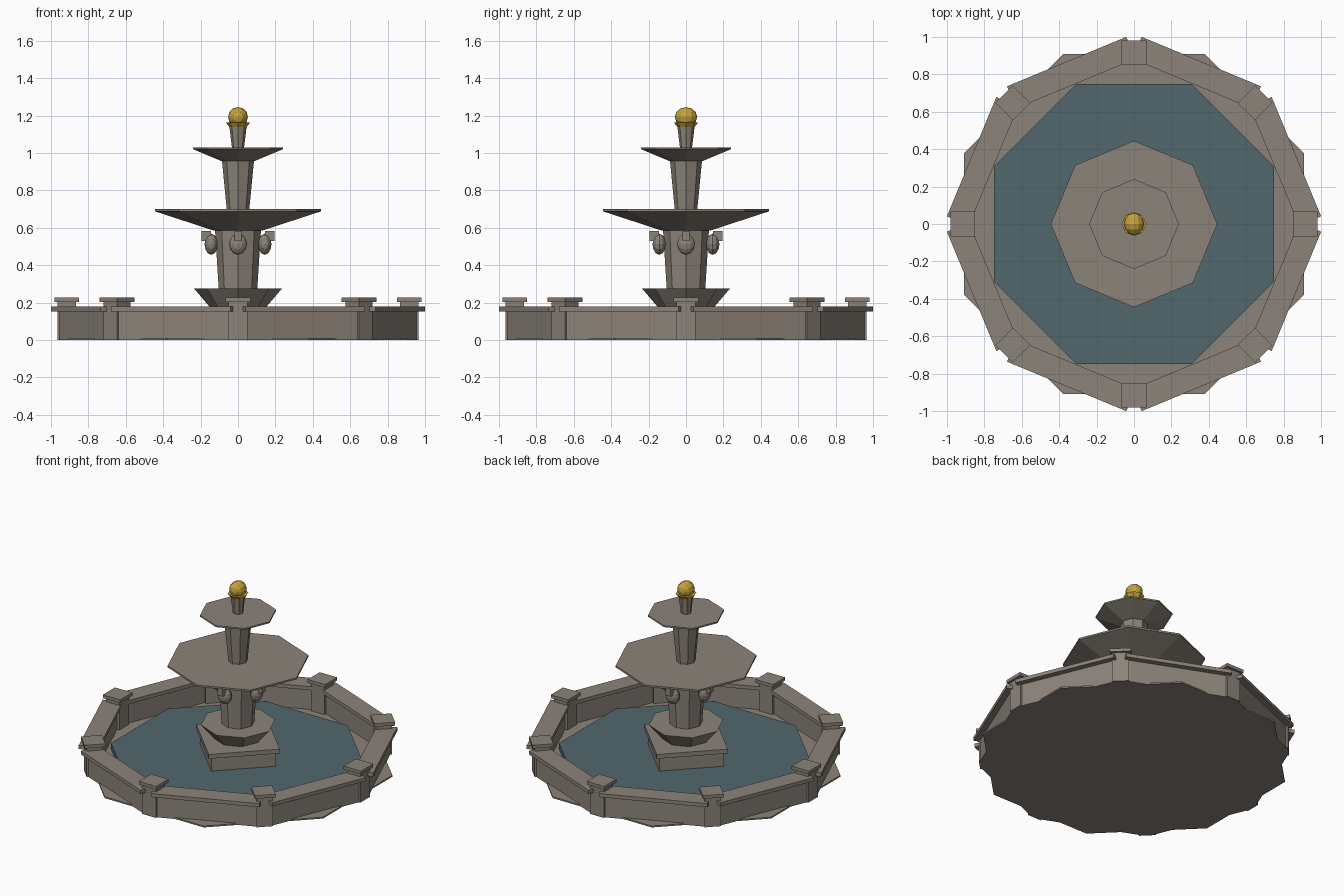
import bpy, bmesh, math
from mathutils import Matrix, Vector

if "Cube" in bpy.data.objects:
    bpy.data.objects.remove(bpy.data.objects["Cube"])


def material(name, rgb):
    m = bpy.data.materials.new(name)
    m.diffuse_color = (*rgb, 1)
    m.use_nodes = True
    m.node_tree.nodes["Principled BSDF"].inputs["Base Color"].default_value = m.diffuse_color
    return m


STONE = material("warm grey stone", (0.262, 0.230, 0.193))
WATER = material("pond blue", (0.085, 0.140, 0.155))
GOLD = material("gold", (0.56, 0.36, 0.045))


def finish(name, bm, mat):
    bmesh.ops.recalc_face_normals(bm, faces=bm.faces)
    mesh = bpy.data.meshes.new(name)
    bm.to_mesh(mesh)
    bm.free()
    mesh.materials.append(mat)
    ob = bpy.data.objects.new(name, mesh)
    bpy.context.collection.objects.link(ob)
    return ob


def turned(name, profile, mat=STONE, sides=8, turn=0.0):
    """Capped faceted solid from a list of (radius, height)."""
    bm = bmesh.new()
    rings = []
    for r, z in profile:
        angles = [turn + 2 * math.pi * i / sides for i in range(sides)]
        rings.append([bm.verts.new((r * math.cos(a), r * math.sin(a), z)) for a in angles])
    for low, high in zip(rings, rings[1:]):
        for i in range(sides):
            j = (i + 1) % sides
            bm.faces.new((low[i], low[j], high[j], high[i]))
    bm.faces.new(rings[0])
    bm.faces.new(rings[-1])
    return finish(name, bm, mat)


def radial_box(name, angle, r0, r1, width, z0, z1):
    """Box between two distances from the centre, turned about z."""
    bm = bmesh.new()
    mat = (Matrix.Rotation(angle, 4, 'Z')
           @ Matrix.Translation(((r0 + r1) / 2, 0, (z0 + z1) / 2))
           @ Matrix.Diagonal((r1 - r0, width, z1 - z0, 1)))
    bmesh.ops.create_cube(bm, size=1, matrix=mat)
    return finish(name, bm, STONE)


def ball(name, centre, scale, mat):
    """Low-poly ball with its poles along y."""
    bm = bmesh.new()
    m = (Matrix.Translation(Vector(centre)) @ Matrix.Diagonal((*scale, 1))
         @ Matrix.Rotation(math.pi / 2, 4, 'X'))
    bmesh.ops.create_uvsphere(bm, u_segments=12, v_segments=6, radius=1, matrix=m)
    return finish(name, bm, mat)


EIGHTH = math.pi / 4

# Floor slab and pool water
turned("floor_slab", [(0.985, 0), (0.985, 0.01)], turn=EIGHTH / 2)
turned("pool_water", [(0.81, 0.01), (0.81, 0.05)], WATER, turn=EIGHTH / 2)

# Pool wall: panels with coping, and posts with caps at the corners
for i in range(8):
    mid = (i + 0.5) * EIGHTH
    radial_box(f"wall_panel_{i}", mid, 0.835, 0.902, 0.69, 0, 0.155)
    radial_box(f"wall_coping_{i}", mid, 0.812, 0.94, 0.69, 0.153, 0.178)
    corner = i * EIGHTH
    radial_box(f"corner_post_{i}", corner, 0.865, 0.966, 0.104, 0, 0.206)
    radial_box(f"post_cap_{i}", corner, 0.85, 0.982, 0.132, 0.204, 0.226)

# Square plinth with a slightly wider top slab
turned("plinth", [(0.29, 0.01), (0.29, 0.145)], sides=4)
turned("plinth_top", [(0.318, 0.145), (0.318, 0.175)], sides=4)

# Centre stack: foot, columns and bowls
turned("foot", [(0.15, 0.175), (0.235, 0.275)])
turned("lower_column", [(0.103, 0.27), (0.123, 0.59)])
turned("large_bowl", [(0.13, 0.585), (0.445, 0.688), (0.445, 0.70)])
turned("upper_column", [(0.06, 0.695), (0.086, 0.962)])
turned("small_bowl", [(0.09, 0.957), (0.24, 1.02), (0.24, 1.03)])
turned("finial_stem", [(0.032, 1.025), (0.046, 1.14)])

# Four spout bosses around the lower column
for i in range(4):
    a = i * math.pi / 2
    c, s = round(math.cos(a)), round(math.sin(a))
    scale = (0.036 if c else 0.048, 0.036 if s else 0.048, 0.056)
    ball(f"spout_boss_{i}", (0.143 * c, 0.143 * s, 0.512), scale, STONE)
    radial_box(f"spout_{i}", a, 0.145, 0.195, 0.04, 0.53, 0.582)

# Gold finial
turned("finial_collar", [(0.042, 1.133), (0.065, 1.163)], GOLD)
ball("finial_ball", (0, 0, 1.192), (0.053, 0.06, 0.053), GOLD)
